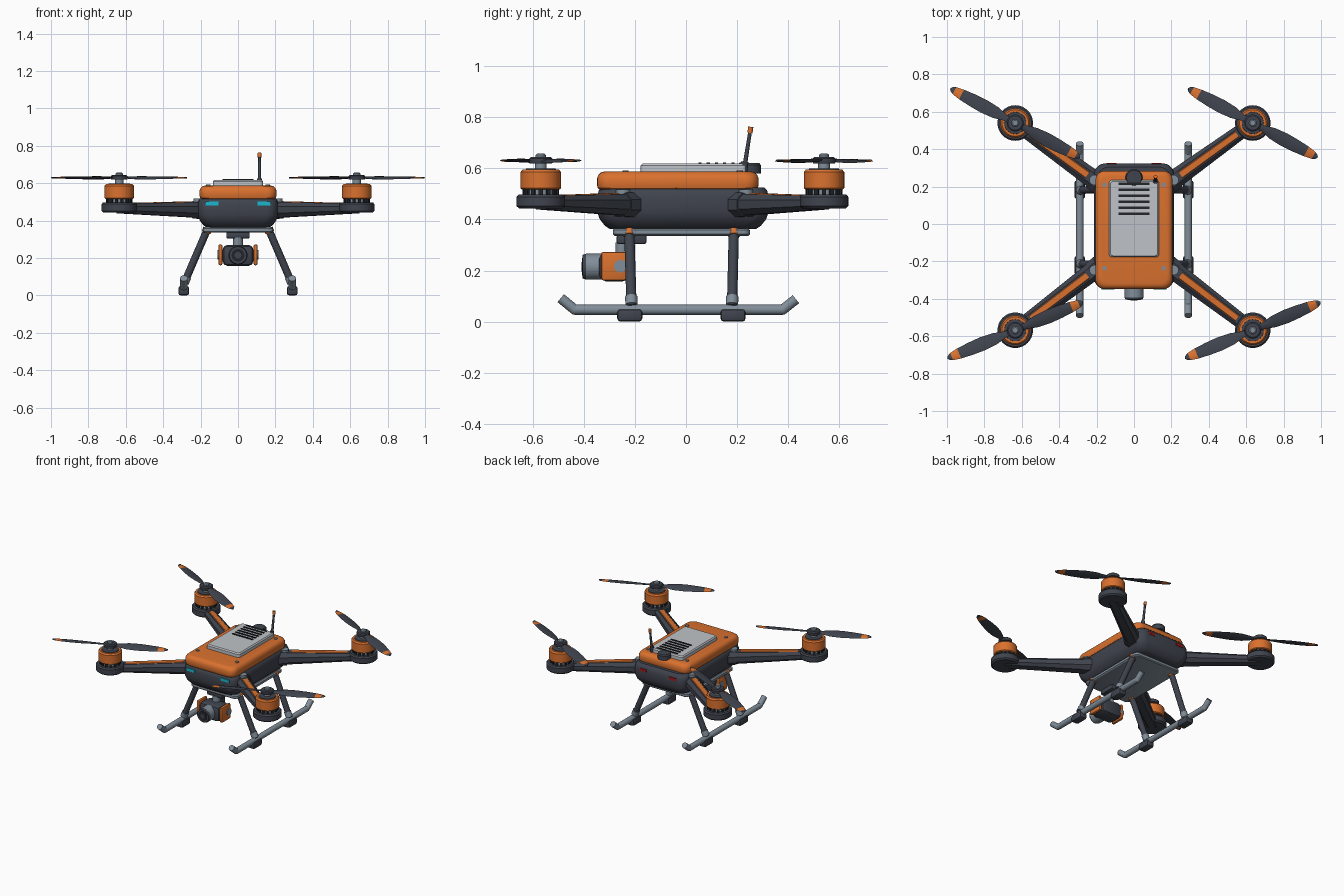
import bpy, bmesh, math
from mathutils import Vector, Matrix

if "Cube" in bpy.data.objects:
    bpy.data.objects.remove(bpy.data.objects["Cube"])


def material(name, r, g, b):
    m = bpy.data.materials.new(name)
    m.diffuse_color = (r, g, b, 1)
    m.use_nodes = True
    m.node_tree.nodes["Principled BSDF"].inputs["Base Color"].default_value = m.diffuse_color
    return m


DARK = material("dark slate", .050, .057, .075)
BLACK = material("near black", .016, .018, .022)
ORANGE = material("orange", .70, .165, .028)
LIGHT = material("light grey", .52, .55, .58)
GREY = material("steel grey", .22, .27, .32)
CYAN = material("cyan light", .01, .48, .62)
RED = material("red light", .36, .01, .012)


def finish(name, bm, *mats):
    bmesh.ops.recalc_face_normals(bm, faces=bm.faces)
    me = bpy.data.meshes.new(name)
    bm.to_mesh(me)
    bm.free()
    for m in mats:
        me.materials.append(m)
    me.shade_smooth()
    me.set_sharp_from_angle(angle=math.radians(32))
    ob = bpy.data.objects.new(name, me)
    bpy.context.collection.objects.link(ob)
    return ob


def skin(bm, rings):
    """Bridge successive closed rings of points and cap both ends."""
    vs = [[bm.verts.new(p) for p in ring] for ring in rings]
    n = len(vs[0])
    for a, b in zip(vs, vs[1:]):
        for i in range(n):
            bm.faces.new((a[i], a[(i + 1) % n], b[(i + 1) % n], b[i]))
    bm.faces.new(vs[0][::-1])
    bm.faces.new(vs[-1])


def rounded_loft(name, layers, radius, cy, mat):
    """Stack of rounded rectangles, layers = (z, half x, half y)."""
    rings = []
    for z, hx, hy in layers:
        ring = []
        for k, (sx, sy) in enumerate(((1, 1), (-1, 1), (-1, -1), (1, -1))):
            for j in range(6):
                a = (k + j / 5) * math.pi / 2
                ring.append((sx * (hx - radius) + radius * math.cos(a),
                             cy + sy * (hy - radius) + radius * math.sin(a), z))
        rings.append(ring)
    bm = bmesh.new()
    skin(bm, rings)
    return finish(name, bm, mat)


def lathe(name, profile, mat, x, y, sides=32):
    bm = bmesh.new()
    skin(bm, [[(x + r * math.cos(i * math.tau / sides), y + r * math.sin(i * math.tau / sides), z)
               for i in range(sides)] for r, z in profile])
    return finish(name, bm, mat)


def rod(name, p, q, r, mat, r2=None, sides=20):
    p, q = Vector(p), Vector(q)
    bm = bmesh.new()
    rot = (q - p).to_track_quat('Z', 'Y').to_matrix().to_4x4()
    bmesh.ops.create_cone(bm, cap_ends=True, segments=sides, radius1=r, radius2=r2 or r,
                          depth=(q - p).length, matrix=Matrix.Translation((p + q) / 2) @ rot)
    return finish(name, bm, mat)


def box(name, c, size, mat, bevel=0, rot=0):
    bm = bmesh.new()
    bmesh.ops.create_cube(bm, size=1, matrix=Matrix.Translation(c) @ Matrix.Rotation(rot, 4, 'Z')
                          @ Matrix.Diagonal((*size, 1)))
    if bevel:
        bmesh.ops.bevel(bm, geom=bm.edges[:], offset=bevel, segments=2, profile=.5, affect='EDGES')
    return finish(name, bm, mat)


def beam(name, p, q, sec1, sec2, mat):
    """Tapered chamfered beam, section = (width, height)."""
    p, q = Vector(p), Vector(q)
    side = (q - p).cross(Vector((0, 0, 1))).normalized()
    rings = []
    for c, (w, h) in ((p, sec1), (q, sec2)):
        k = .28 * h
        pts = [(w/2, h/2 - k), (w/2 - k, h/2), (-w/2 + k, h/2), (-w/2, h/2 - k),
               (-w/2, -h/2 + k), (-w/2 + k, -h/2), (w/2 - k, -h/2), (w/2, -h/2 + k)]
        rings.append([c + side * a + Vector((0, 0, b)) for a, b in pts])
    bm = bmesh.new()
    skin(bm, rings)
    return finish(name, bm, mat)


def propeller(x, y, z, angle):
    stations = ((.02, .016, 14), (.06, .018, 16), (.12, .033, 15), (.19, .038, 12), (.26, .035, 10),
                (.325, .029, 8), (.368, .021, 7), (.385, .012, 6), (.392, .004, 6))
    section = ((1, 0), (.5, .004), (-.4, .005), (-1, 0), (-.4, -.003), (.5, -.003))
    bm = bmesh.new()
    for half in (0, math.pi):
        turn = Matrix.Rotation(angle + half, 3, 'Z')
        rings = []
        for r, w, tw in stations:
            twist = Matrix.Rotation(math.radians(tw), 3, 'X')
            rings.append([turn @ (Vector((r, 0, 0)) + twist @ Vector((0, w * a, b)))
                          for a, b in section])
        skin(bm, rings)
    for f in bm.faces:  # painted band near the tips
        f.material_index = int(.326 < f.calc_center_median().length < .367)
    ob = finish("propeller_blades", bm, DARK, ORANGE)
    ob.location = (x, y, z)


# Fuselage: hull, upper shell, battery cover
rounded_loft("hull", ((.362, .165, .285), (.375, .185, .305), (.40, .204, .325), (.43, .214, .336),
                      (.49, .214, .336), (.513, .207, .329), (.525, .195, .317)), .06, -.012, DARK)
rounded_loft("upper_shell", ((.514, .195, .305), (.522, .203, .313), (.535, .206, .316),
                             (.56, .206, .316), (.575, .200, .310), (.584, .190, .300),
                             (.587, .178, .288)), .05, -.032, ORANGE)
rounded_loft("battery_cover", ((.58, .133, .206), (.61, .133, .206), (.618, .126, .199)),
             .015, .029, LIGHT)
for i in range(6):
    box("vent_slot", (0, .055 + .032 * i, .619), (.165, .012, .007), BLACK)
for x in (-.158, .158):
    for y in (-.237, .21):
        rod("shell_screw", (x, y, .58), (x, y, .592), .012, GREY, sides=12)
    box("front_light", (x * .88, -.347, .491), (.068, .008, .02), CYAN)
    box("tail_light", (x * .76, .323, .487), (.055, .008, .02), RED)

# Satellite receiver and antenna
lathe("receiver_puck", ((.046, .58), (.046, .612), (.040, .62)), DARK, 0, .247)
rod("antenna_base", (.115, .225, .58), (.115, .23, .625), .014, DARK)
rod("antenna", (.115, .228, .60), (.115, .251, .745), .009, DARK, .007, 12)
rod("antenna_tip", (.115, .25, .738), (.115, .2535, .762), .010, ORANGE, sides=12)

# Arms, motors and propellers
for sx in (-1, 1):
    for root_y, my, spin in ((.205, .54, -28), (-.215, -.568, 22.5)):
        mx = .635 * sx
        root, tip = Vector((.17 * sx, root_y, .457)), Vector((mx, my, .465))
        beam("arm", root, tip, (.105, .088), (.075, .052), DARK)
        up = Vector((0, 0, .036))
        beam("arm_stripe", root.lerp(tip, .17) + up, root.lerp(tip, .82) + up * .72,
             (.042, .018), (.036, .012), ORANGE)
        beam("arm_socket", root.lerp(tip, .02), root.lerp(tip, .12), (.118, .098), (.112, .092), DARK)
        c = root.lerp(tip, .09)
        rod("arm_hinge_pin", c + Vector((0, 0, .03)), c + Vector((0, 0, .06)), .027, GREY)

        lathe("motor_pod", ((.085, .443), (.095, .452), (.095, .488), (.087, .497)), DARK, mx, my)
        lathe("motor_stator", ((.064, .49), (.064, .525)), GREY, mx, my)
        for i in range(14):
            a = i * math.tau / 14
            box("stator_tooth", (mx + .065 * math.cos(a), my + .065 * math.sin(a), .506),
                (.014, .016, .032), BLACK, rot=a)
        lathe("motor_bell", ((.074, .517), (.079, .522), (.079, .585), (.071, .595)), ORANGE, mx, my)
        lathe("bell_cap", ((.060, .59), (.058, .599)), DARK, mx, my)
        lathe("motor_shaft", ((.023, .595), (.023, .624)), GREY, mx, my, 20)
        lathe("propeller_hub", ((.043, .619), (.045, .624), (.045, .638), (.038, .644)), DARK, mx, my)
        lathe("hub_nut", ((.02, .64), (.02, .652), (.014, .657)), GREY, mx, my, 16)
        propeller(mx, my, .629, math.radians(spin))

# Landing gear
rounded_loft("belly_plate", ((.336, .18, .262), (.342, .188, .268), (.358, .188, .268),
                             (.365, .18, .262)), .025, -.018, GREY)
for sx in (-1, 1):
    x = .29 * sx
    path = [(x, -.49, .092), (x, -.435, .047), (x, .378, .047), (x, .43, .088)]
    for a, b in zip(path, path[1:]):
        rod("skid_rail", a, b, .02, GREY)
    for a in path[1:3]:
        bm = bmesh.new()
        bmesh.ops.create_uvsphere(bm, u_segments=16, v_segments=8, radius=.02,
                                  matrix=Matrix.Translation(a))
        finish("skid_elbow", bm, GREY)
    for top_y, foot_y in ((-.222, -.213), (.187, .18)):
        top, foot = Vector((.163 * sx, top_y, .355)), Vector((x, foot_y, .06))
        rod("leg_strut", foot, top, .02, DARK)
        rod("leg_collar", foot.lerp(top, .02), foot.lerp(top, .13), .024, GREY)
        rod("leg_bracket", foot.lerp(top, .94), foot.lerp(top, 1.01), .025, ORANGE)
        box("skid_foot", (x, foot_y - .007 if top_y < 0 else foot_y + .004, .025),
            (.058, .098, .05), DARK, .013)

# Camera gimbal
box("gimbal_mount", (0, -.213, .322), (.125, .117, .036), DARK, .008)
rod("gimbal_post", (0, -.25, .25), (0, -.25, .31), .026, GREY)
box("camera_body", (0, -.28, .214), (.165, .12, .112), DARK, .026)
for sx in (-1, 1):
    box("camera_side_plate", (.094 * sx, -.282, .217), (.022, .1, .112), ORANGE, .009)
    rod("camera_pivot", (.08 * sx, -.257, .217), (.11 * sx, -.257, .217), .025, GREY)
rod("lens_barrel", (0, -.33, .215), (0, -.392, .215), .051, GREY, sides=32)
rod("lens_rim", (0, -.39, .215), (0, -.404, .215), .051, DARK, .046, 32)
rod("lens_glass", (0, -.40, .215), (0, -.407, .215), .034, BLACK, sides=32)
rod("lens_core", (0, -.405, .215), (0, -.409, .215), .018, DARK, sides=24)
